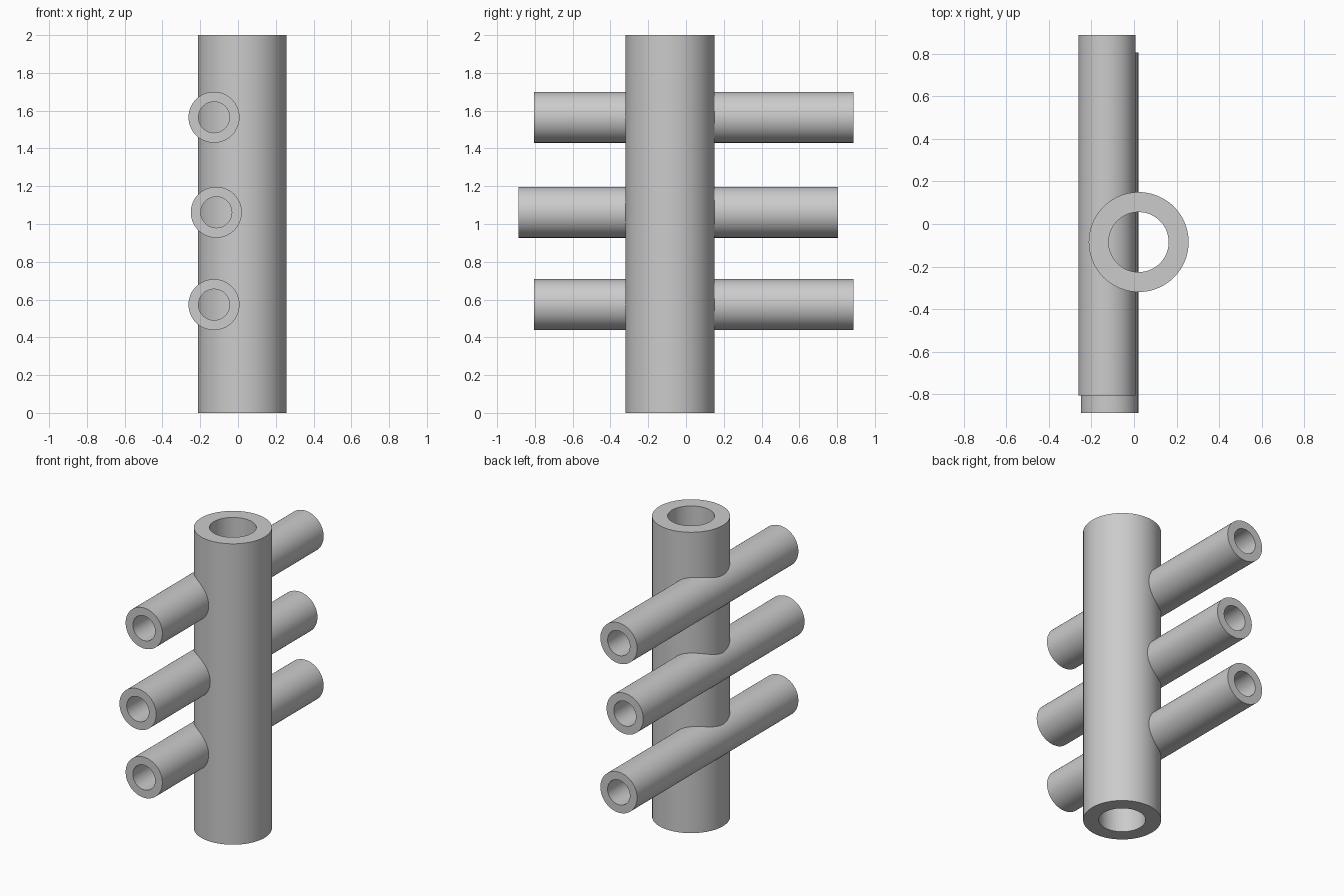
import bpy, bmesh, math
from mathutils import Matrix, Vector

if "Cube" in bpy.data.objects:
    bpy.data.objects.remove(bpy.data.objects["Cube"])


def tube(name, start, end, outer, inner, sides=96):
    """Hollow pipe: a rectangular wall section spun around the axis."""
    start, end = Vector(start), Vector(end)
    axis = end - start
    length = axis.length
    bm = bmesh.new()
    section = [(inner, 0), (outer, 0), (outer, length), (inner, length)]
    verts = [bm.verts.new((r, 0, z)) for r, z in section]
    edges = [bm.edges.new((verts[i], verts[(i + 1) % 4])) for i in range(4)]
    bmesh.ops.spin(bm, geom=verts + edges, cent=(0, 0, 0), axis=(0, 0, 1),
                   angle=math.tau, steps=sides)
    bmesh.ops.remove_doubles(bm, verts=bm.verts, dist=1e-5)
    bmesh.ops.recalc_face_normals(bm, faces=bm.faces)
    turn = Vector((0, 0, 1)).rotation_difference(axis).to_matrix().to_4x4()
    bm.transform(Matrix.Translation(start) @ turn)
    mesh = bpy.data.meshes.new(name)
    bm.to_mesh(mesh)
    bm.free()
    obj = bpy.data.objects.new(name, mesh)
    bpy.context.collection.objects.link(obj)
    bpy.ops.object.select_all(action='DESELECT')
    obj.select_set(True)
    bpy.context.view_layer.objects.active = obj
    bpy.ops.object.shade_smooth_by_angle(angle=math.radians(30))
    return obj


# Upright main pipe
tube("main_pipe", (0.022, -0.085, 0), (0.022, -0.085, 2), 0.235, 0.141)

# Three cross pipes running front to back through the main pipe's left side
cross_pipes = [
    ("lower_cross_pipe", -0.127, 0.573, -0.806, 0.888),
    ("middle_cross_pipe", -0.115, 1.062, -0.888, 0.806),
    ("upper_cross_pipe", -0.127, 1.565, -0.806, 0.888),
]
for name, x, z, front, back in cross_pipes:
    tube(name, (x, front, z), (x, back, z), 0.135, 0.082)
